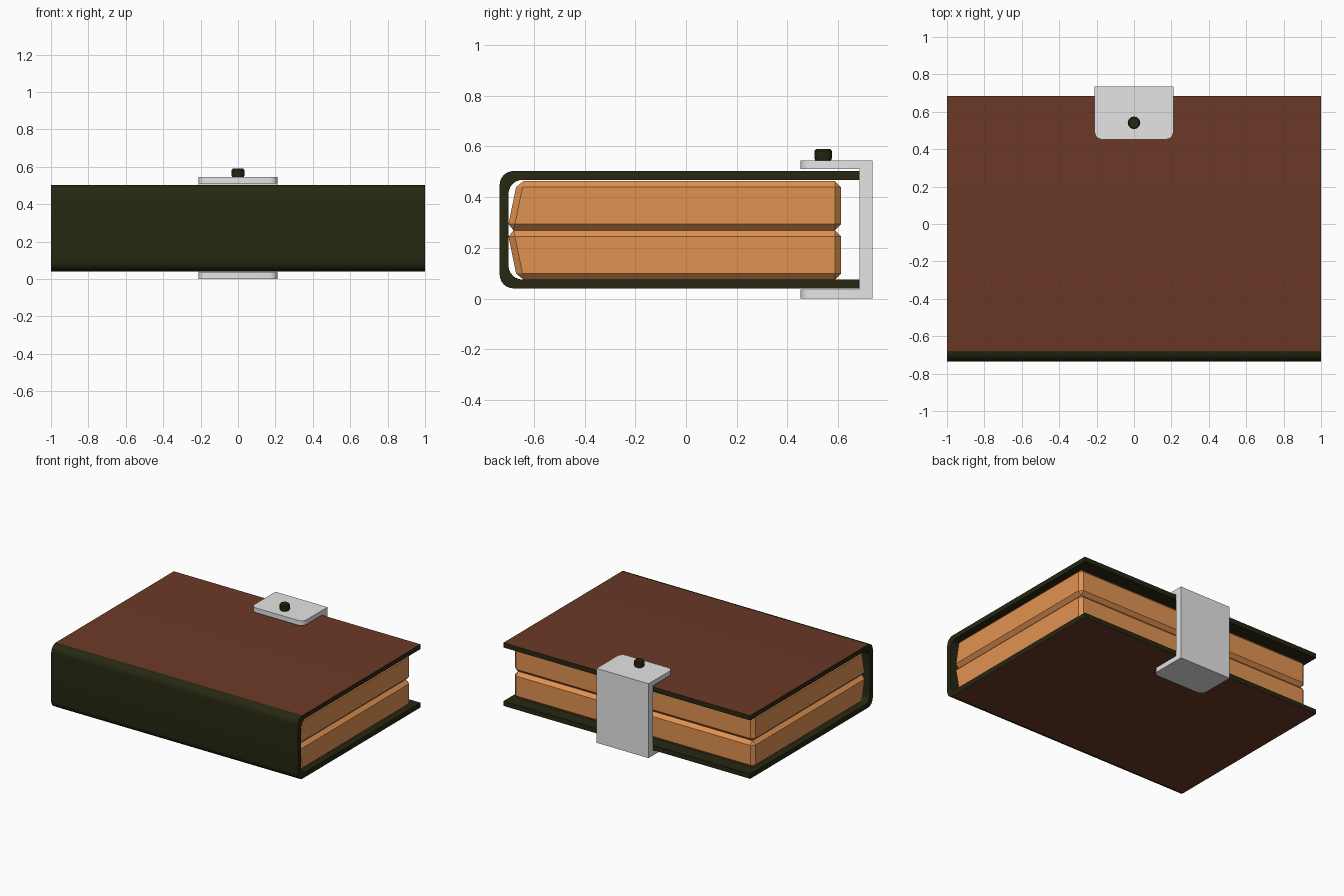
import bpy, bmesh, math

cube = bpy.data.objects.get("Cube")
if cube:
    bpy.data.objects.remove(cube, do_unlink=True)


def material(name, rgb):
    m = bpy.data.materials.new(name)
    m.use_nodes = True
    col = (*rgb, 1.0)
    m.diffuse_color = col
    bsdf = next(n for n in m.node_tree.nodes if n.type == 'BSDF_PRINCIPLED')
    bsdf.inputs["Base Color"].default_value = col
    return m


BROWN = material("brown leather", (0.148, 0.041, 0.020))
GREEN = material("dark green trim", (0.020, 0.020, 0.006))
PAPER = material("tan paper", (0.75, 0.29, 0.084))
METAL = material("light grey metal", (0.78, 0.78, 0.78))


def finish(name, bm, mats, smooth=True):
    bmesh.ops.recalc_face_normals(bm, faces=bm.faces[:])
    me = bpy.data.meshes.new(name)
    bm.to_mesh(me)
    bm.free()
    for m in mats:
        me.materials.append(m)
    if smooth:
        me.shade_smooth()
        me.set_sharp_from_angle(angle=math.radians(32))
    ob = bpy.data.objects.new(name, me)
    bpy.context.collection.objects.link(ob)
    return ob


def prism(profile, half_width):
    """Extrude a closed (y, z) profile along x, centred on x = 0."""
    bm = bmesh.new()
    face = bm.faces.new([bm.verts.new((-half_width, y, z)) for y, z in profile])
    out = bmesh.ops.extrude_face_region(bm, geom=[face])
    new = [g for g in out["geom"] if isinstance(g, bmesh.types.BMVert)]
    bmesh.ops.translate(bm, verts=new, vec=(2 * half_width, 0, 0))
    return bm


def arc(cy, cz, r, start, end, steps=6):
    angles = [math.radians(start + (end - start) * i / steps) for i in range(steps + 1)]
    return [(cy + r * math.cos(a), cz + r * math.sin(a)) for a in angles]


# Wrap-around cover: C profile with a rounded spine, boards brown outside
BACK, SPINE, LOW, HIGH, T, R = 0.685, -0.735, 0.04, 0.503, 0.035, 0.055
inner = SPINE + T
profile = ([(BACK, HIGH)] + arc(SPINE + R, HIGH - R, R, 90, 180)
           + arc(SPINE + R, LOW + R, R, 180, 270)
           + [(BACK, LOW), (BACK, LOW + T)]
           + arc(inner + R, LOW + T + R, R, 270, 180)
           + arc(inner + R, HIGH - T - R, R, 180, 90) + [(BACK, HIGH - T)])
bm = prism(profile, 1.0)
bm.normal_update()
for f in bm.faces:
    zs = [v.co.z for v in f.verts]
    outer_board = max(zs) - min(zs) < 0.001 and (min(zs) > HIGH - 0.001 or max(zs) < LOW + 0.001)
    f.material_index = 1 if outer_board else 0
finish("cover", bm, [GREEN, BROWN])

# Two chamfered page blocks, mirrored about the middle groove
MID = 0.269
for name, side in (("upper_pages", 1), ("lower_pages", -1)):
    shape = [(-0.705, 0), (0.612, 0), (0.612, 0.195), (-0.665, 0.195)]
    bm = prism([(y, MID + side * z) for y, z in shape], 0.975)
    bmesh.ops.recalc_face_normals(bm, faces=bm.faces[:])
    bmesh.ops.bevel(bm, geom=bm.edges[:], offset=0.025, segments=1,
                    profile=0.5, affect='EDGES')
    finish(name, bm, [PAPER], smooth=False)

# Metal clasp: bracket gripping both boards, rounded flap corners
clasp = [(0.735, 0.0), (0.735, 0.545), (0.452, 0.545), (0.452, 0.51),
         (0.685, 0.51), (0.685, 0.036), (0.452, 0.036), (0.452, 0.0)]
bm = prism(clasp, 0.211)
bmesh.ops.recalc_face_normals(bm, faces=bm.faces[:])
tips = [e for e in bm.edges
        if all(v.co.y < 0.5 for v in e.verts)
        and abs(e.verts[0].co.x - e.verts[1].co.x) < 0.001]
bmesh.ops.bevel(bm, geom=tips, offset=0.04, segments=3, profile=0.5, affect='EDGES')
finish("clasp", bm, [METAL])

# Clasp button: stacked rings with a slightly rounded top and bottom rim
bm = bmesh.new()
SIDES = 12
rings = []
for r, z in ((0.030, 0.540), (0.034, 0.553), (0.034, 0.582), (0.028, 0.590)):
    rings.append([bm.verts.new((r * math.cos(2 * math.pi * i / SIDES),
                                0.541 + r * math.sin(2 * math.pi * i / SIDES), z))
                  for i in range(SIDES)])
for a, b in zip(rings, rings[1:]):
    for i in range(SIDES):
        j = (i + 1) % SIDES
        bm.faces.new((a[i], a[j], b[j], b[i]))
bm.faces.new(rings[0])
bm.faces.new(rings[-1])
finish("clasp_button", bm, [GREEN])
